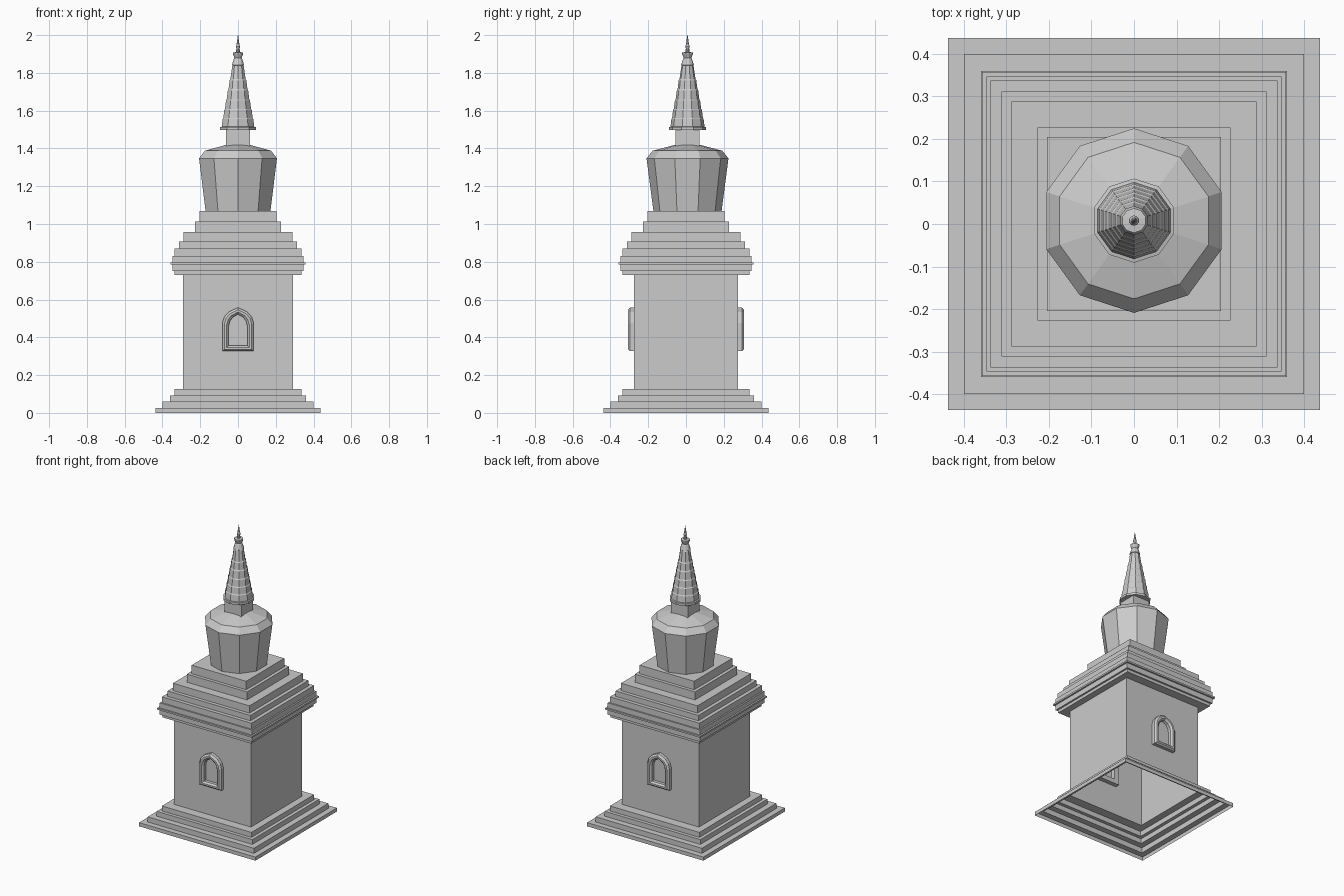
import bpy, bmesh, math
from mathutils import Vector

if "Cube" in bpy.data.objects:
    bpy.data.objects.remove(bpy.data.objects["Cube"])

CY = 0.008  # round upper parts sit slightly behind centre


def finish(name, bm):
    bmesh.ops.recalc_face_normals(bm, faces=bm.faces[:])
    me = bpy.data.meshes.new(name)
    bm.to_mesh(me)
    bm.free()
    ob = bpy.data.objects.new(name, me)
    bpy.context.collection.objects.link(ob)
    return ob


def loft(bm, loops, closed=False):
    """Join matching closed loops of points with quads."""
    rings = [[bm.verts.new(p) for p in lp] for lp in loops]
    pairs = list(zip(rings, rings[1:]))
    if closed:
        pairs.append((rings[-1], rings[0]))
    for a, b in pairs:
        n = len(a)
        for i in range(n):
            j = (i + 1) % n
            bm.faces.new((a[i], a[j], b[j], b[i]))
    return rings


def square(hx, hy, z, cy=0.0):
    return [(sx * hx, cy + sy * hy, z) for sx, sy in ((-1, -1), (1, -1), (1, 1), (-1, 1))]


def stepped(name, steps):
    """Hollow stack of square tiers (half x, half y, z bottom, z top), open below."""
    bm = bmesh.new()
    loops = []
    for hx, hy, z0, z1 in steps:
        loops += [square(hx, hy, z0), square(hx, hy, z1)]
    rings = loft(bm, loops)
    bm.faces.new(rings[-1])
    return finish(name, bm)


def turned(name, profile, sides):
    """Faceted body of revolution with a vertex pointing to +y."""
    bm = bmesh.new()
    angles = [math.pi / 2 + 2 * math.pi * i / sides for i in range(sides)]
    rings = loft(bm, [[(r * math.cos(a), CY + r * math.sin(a), z) for a in angles]
                      for r, z in profile])
    bm.faces.new(rings[0])
    bm.faces.new(rings[-1])
    return finish(name, bm)


# stepped plinth, shaft and cornice as one hollow shell
tiers = [(0.438, 0.0, 0.025), (0.40, 0.025, 0.06), (0.36, 0.06, 0.093), (0.337, 0.093, 0.127),
         (0.29, 0.127, 0.73),
         (0.335, 0.73, 0.75), (0.347, 0.75, 0.785), (0.358, 0.785, 0.796),
         (0.347, 0.796, 0.83), (0.337, 0.83, 0.87), (0.312, 0.87, 0.907),
         (0.288, 0.907, 0.957), (0.227, 0.957, 1.012), (0.205, 1.012, 1.07)]
stepped("stepped_body", [(h, 0.275 if h == 0.29 else h, a, b) for h, a, b in tiers])

# ten-sided bell-shaped dome
turned("dome", [(0.18, 1.065), (0.217, 1.348), (0.184, 1.388), (0.07, 1.418)], 10)

# square neck
bm = bmesh.new()
r = loft(bm, [square(0.063, 0.063, 1.40, CY), square(0.063, 0.063, 1.505, CY)])
bm.faces.new(r[0])
bm.faces.new(r[-1])
finish("neck", bm)

# ringed spire: each ring tapers, then steps in slightly
profile = [(0.099, 1.498), (0.099, 1.513), (0.090, 1.515)]
edges = [1.515, 1.56, 1.608, 1.657, 1.712, 1.765, 1.84]
for z0, z1 in zip(edges, edges[1:]):
    radius = lambda z: 0.090 - (z - 1.515) * 0.19
    profile += [(radius(z0), z0 + 0.002), (radius(z1) + 0.004, z1 - 0.004), (radius(z1) + 0.001, z1)]
turned("spire", profile, 10)

# finial crown and needle
turned("finial", [(0.025, 1.835), (0.034, 1.842), (0.024, 1.872), (0.020, 1.88),
                  (0.029, 1.90), (0.029, 1.908), (0.011, 1.91), (0.009, 1.93),
                  (0.012, 1.94), (0.008, 1.95), (0.001, 2.0)], 10)


# arched niche frames on the front and back
def arch(w, z0, spring, peak, y):
    h = peak - spring
    right = [(w, z0), (w, spring), (w * 0.88, spring + h * 0.4), (w * 0.6, spring + h * 0.72)]
    pts = right + [(0, peak)] + [(-x, z) for x, z in reversed(right)]
    return [Vector((x, y, z)) for x, z in pts]


for name, s in (("front_niche", -1), ("back_niche", 1)):
    bm = bmesh.new()
    loft(bm, [arch(0.083, 0.327, 0.475, 0.558, s * 0.245),
              arch(0.083, 0.327, 0.475, 0.558, s * 0.296),
              arch(0.072, 0.336, 0.470, 0.546, s * 0.307),
              arch(0.060, 0.347, 0.465, 0.534, s * 0.307),
              arch(0.049, 0.357, 0.460, 0.522, s * 0.296),
              arch(0.049, 0.357, 0.460, 0.522, s * 0.245)], closed=True)
    finish(name, bm)
